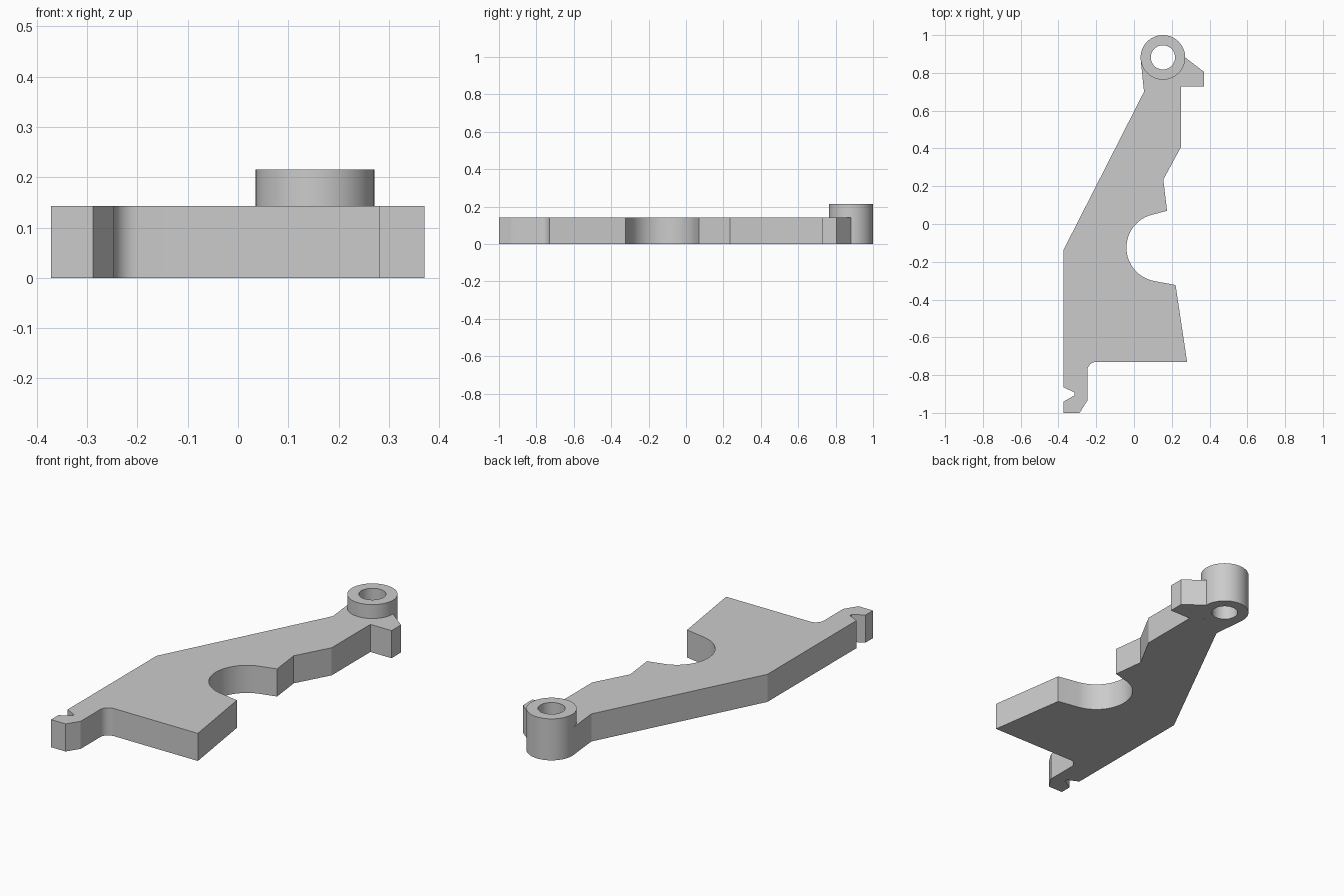
import bpy, bmesh
from math import cos, sin, radians

if "Cube" in bpy.data.objects:
    bpy.data.objects.remove(bpy.data.objects["Cube"])

PLATE_TOP, BOSS_TOP = 0.143, 0.215
BOSS = (0.153, 0.882)
BOSS_R, HOLE_R = 0.118, 0.064

grey = bpy.data.materials.new("plain grey")
grey.use_nodes = True
grey.diffuse_color = (0.6, 0.6, 0.6, 1)
grey.node_tree.nodes["Principled BSDF"].inputs["Base Color"].default_value = (0.6, 0.6, 0.6, 1)


def arc(centre, radius, start, end, steps):
    angles = [radians(start + (end - start) * i / steps) for i in range(steps + 1)]
    return [(centre[0] + radius * cos(a), centre[1] + radius * sin(a)) for a in angles]


def add_object(name, bm):
    bmesh.ops.recalc_face_normals(bm, faces=bm.faces[:])
    mesh = bpy.data.meshes.new(name)
    bm.to_mesh(mesh)
    bm.free()
    mesh.materials.append(grey)
    obj = bpy.data.objects.new(name, mesh)
    bpy.context.collection.objects.link(obj)
    bpy.ops.object.select_all(action='DESELECT')
    obj.select_set(True)
    bpy.context.view_layer.objects.active = obj
    bpy.ops.object.shade_smooth_by_angle(angle=radians(25))
    return obj


# Lever plate: outline running clockwise from the boss, extruded upward
outline = (
    arc(BOSS, BOSS_R, 186, 360, 32)                            # seat around the boss
    + [(0.371, 0.805), (0.371, 0.727), (0.25, 0.727)]          # side tab
    + [(0.25, 0.41), (0.155, 0.235), (0.175, 0.07)]            # upper edge
    + arc((0.14, -0.125), 0.18, 110, 260, 32)                  # round notch
    + [(0.22, -0.323), (0.281, -0.73)]                         # lower wing
    + arc((-0.2, -0.777), 0.047, 90, 180, 10)                  # inner fillet
    + [(-0.247, -0.935), (-0.288, -1), (-0.372, -1)]           # foot
    + [(-0.372, -0.94), (-0.315, -0.907), (-0.315, -0.892), (-0.372, -0.865)]
    + [(-0.372, -0.135), (0.053, 0.70)]                        # long back edge
)
bm = bmesh.new()
base = bm.faces.new([bm.verts.new((x, y, 0)) for x, y in outline])
top = bmesh.ops.extrude_face_region(bm, geom=[base], use_keep_orig=True)
bmesh.ops.translate(bm, vec=(0, 0, PLATE_TOP),
                    verts=[v for v in top["geom"] if isinstance(v, bmesh.types.BMVert)])
add_object("lever_plate", bm)

# Pivot boss: a tube made by sweeping a rectangular section round its axis
bm = bmesh.new()
section = [(HOLE_R, 0), (BOSS_R, 0), (BOSS_R, BOSS_TOP), (HOLE_R, BOSS_TOP)]
rings = [[bm.verts.new((x, y, z)) for x, y in arc(BOSS, r, 0, 360, 64)[:-1]]
         for r, z in section]
for k, ring in enumerate(rings):
    following = rings[(k + 1) % len(rings)]
    for i in range(len(ring)):
        j = (i + 1) % len(ring)
        bm.faces.new((ring[i], ring[j], following[j], following[i]))
add_object("pivot_boss", bm)
